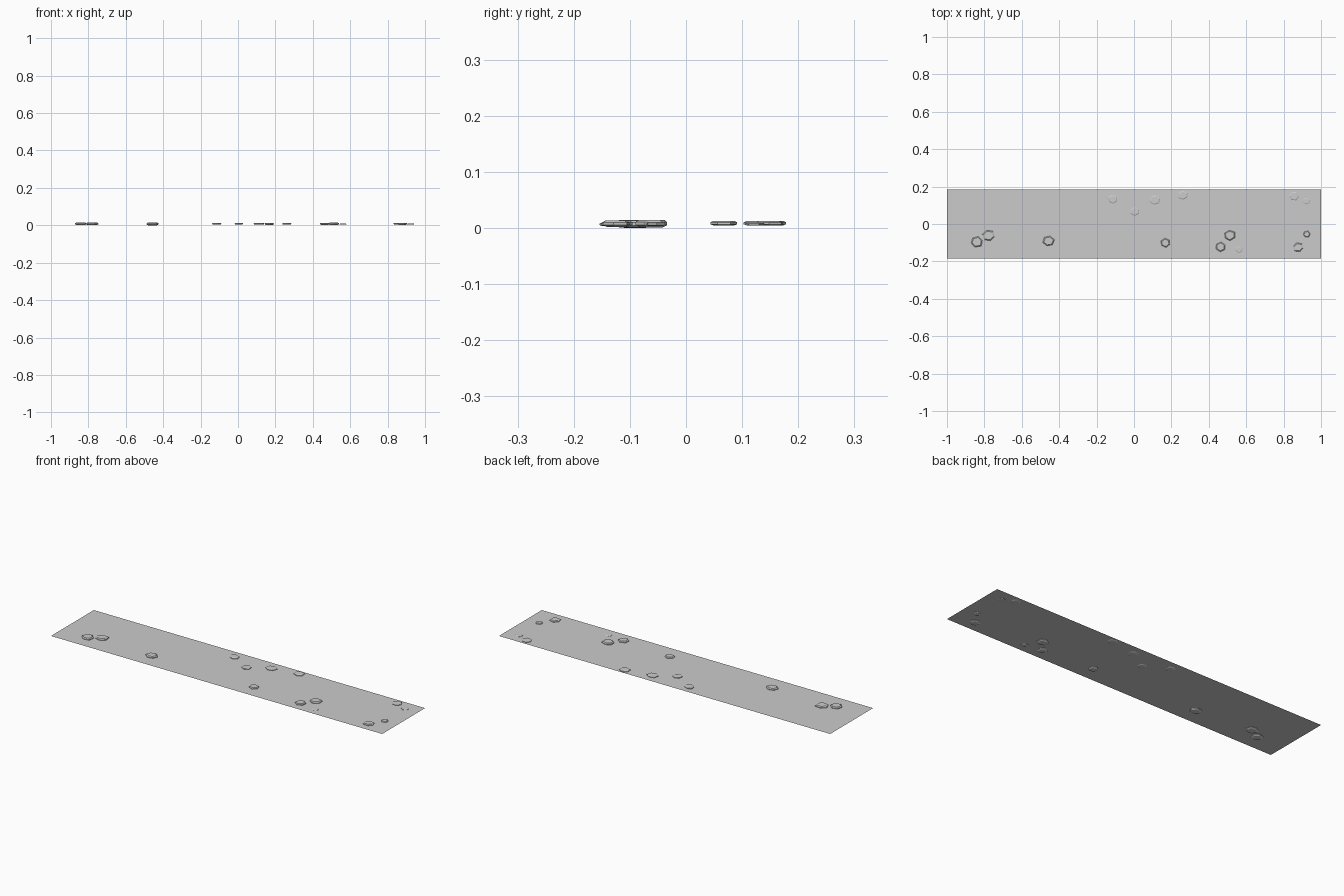
import bpy, bmesh, math, random

if "Cube" in bpy.data.objects:
    bpy.data.objects.remove(bpy.data.objects["Cube"])

random.seed(4)
GROUND_Z = 0.0068


def add_object(name, bm):
    bmesh.ops.recalc_face_normals(bm, faces=bm.faces)
    mesh = bpy.data.meshes.new(name)
    bm.to_mesh(mesh)
    bm.free()
    obj = bpy.data.objects.new(name, mesh)
    bpy.context.collection.objects.link(obj)
    return obj


# Flat path strip
bm = bmesh.new()
bm.faces.new([bm.verts.new((x, y, GROUND_Z))
              for x, y in ((-1, -.185), (1, -.185), (1, .185), (-1, .185))])
add_object("path_surface", bm)


# Flat low-poly pebble: irregular six-sided rings with chamfered rims
def pebble(index, x, y, radius, bottom, top):
    bm = bmesh.new()
    turn = random.uniform(0, math.pi / 3)
    wobble = [random.uniform(0.9, 1.08) for _ in range(6)]
    height = top - bottom
    levels = ((0.72, bottom), (1.0, bottom + 0.3 * height),
              (1.0, bottom + 0.7 * height), (0.8, top))
    rings = []
    for scale, z in levels:
        rings.append([bm.verts.new((
            x + radius * scale * w * math.cos(turn + i * math.pi / 3),
            y + radius * scale * w * math.sin(turn + i * math.pi / 3) * 0.9,
            z)) for i, w in enumerate(wobble)])
    for low, high in zip(rings, rings[1:]):
        for i in range(6):
            j = (i + 1) % 6
            bm.faces.new((low[i], low[j], high[j], high[i]))
    bm.faces.new(rings[0])
    bm.faces.new(rings[-1])
    add_object(f"pebble_{index:02d}", bm)


# Scattered pebbles: x, y, radius, bottom, top
pebbles = [
    (-.841, -.095, .034, .001, .0145), (-.778, -.062, .035, .001, .0145),
    (-.457, -.092, .031, .000, .0145), (-.114, .132, .026, .004, .0125),
    (.005, .068, .026, .004, .0125), (.112, .128, .029, .004, .0125),
    (.262, .154, .029, .004, .0125), (.168, -.100, .027, .001, .013),
    (.463, -.122, .029, .002, .0135), (.511, -.060, .032, .001, .0145),
    (.561, -.136, .020, .003, .0095), (.855, .149, .027, .004, .0125),
    (.922, .122, .020, .004, .0095), (.923, -.055, .020, .003, .011),
    (.878, -.124, .029, .002, .013),
]
for n, p in enumerate(pebbles, 1):
    pebble(n, *p)
